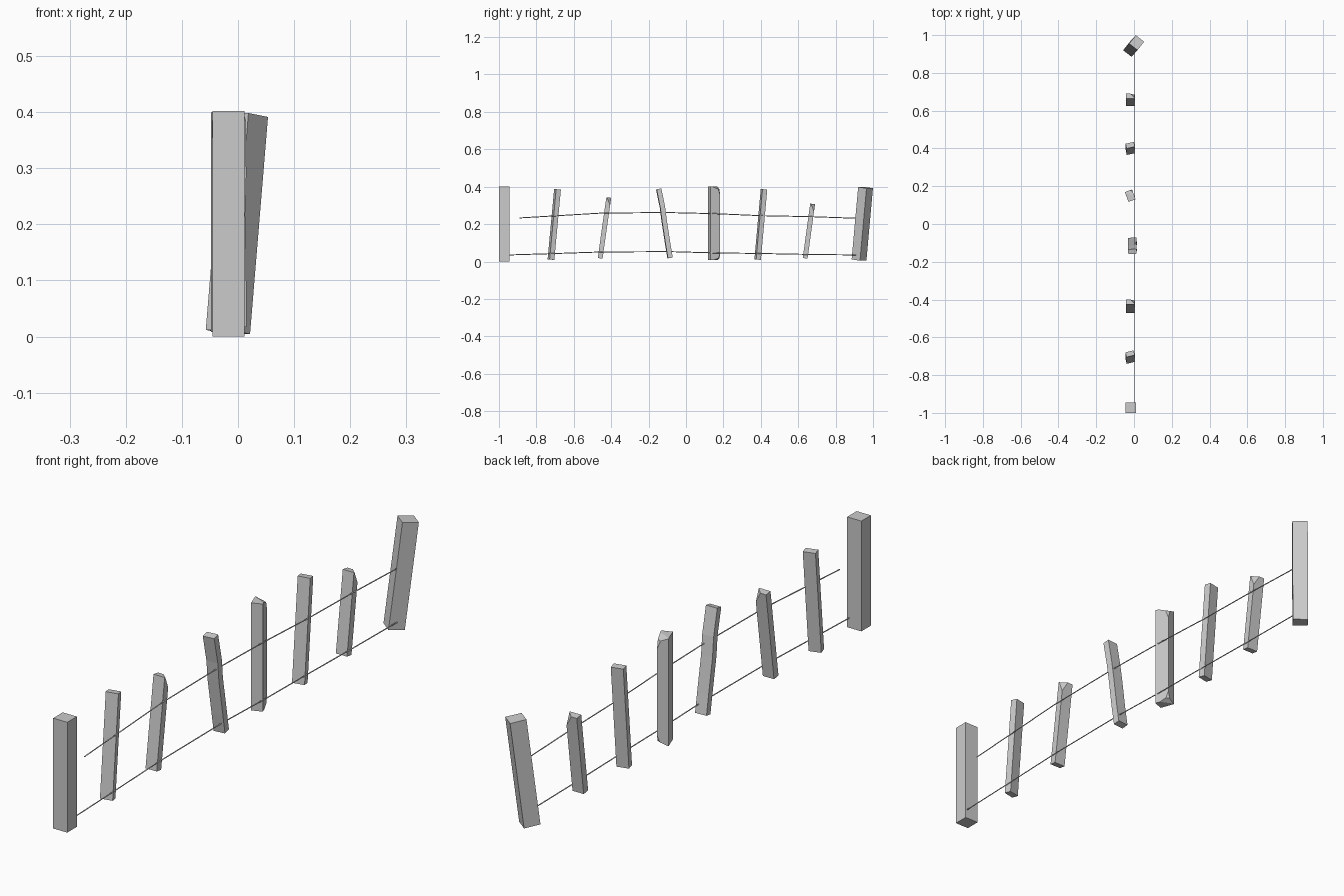
import bpy, bmesh, math
from mathutils import Vector, Matrix

if "Cube" in bpy.data.objects:
    bpy.data.objects.remove(bpy.data.objects["Cube"])


def make_post(name, path, w, d, turn=0, chips=()):
    """Rectangular bar swept along path; chips are (end, height, inset) cuts of the back right edge."""
    pts = [Vector(p) for p in path]
    bm = bmesh.new()
    rings = []
    turn_m = Matrix.Rotation(math.radians(turn), 3, 'Z')
    for i, p in enumerate(pts):
        axis = pts[min(i + 1, len(pts) - 1)] - pts[max(i - 1, 0)]
        rot = Vector((0, 0, 1)).rotation_difference(axis).to_matrix() @ turn_m
        rings.append([bm.verts.new(p + rot @ Vector((x * w / 2, y * d / 2, 0)))
                      for x, y in ((-1, -1), (1, -1), (1, 1), (-1, 1))])
    bm.faces.new(rings[0][::-1])
    bm.faces.new(rings[-1])
    for a, b in zip(rings, rings[1:]):
        for i in range(4):
            j = (i + 1) % 4
            bm.faces.new((a[i], a[j], b[j], b[i]))
    corners = {1: rings[-1][2].co.copy(), -1: rings[0][2].co.copy()}
    for end, height, inset in chips:
        out = (rot @ Vector((1, 1, 0))).normalized()
        up = (rot @ Vector((0, 0, end))).normalized()
        res = bmesh.ops.bisect_plane(
            bm, geom=bm.verts[:] + bm.edges[:] + bm.faces[:],
            plane_co=corners[end] - up * height,
            plane_no=out * height + up * inset, clear_outer=True)
        cut = [e for e in res['geom_cut'] if isinstance(e, bmesh.types.BMEdge)]
        bmesh.ops.holes_fill(bm, edges=cut, sides=0)
    bmesh.ops.recalc_face_normals(bm, faces=bm.faces)
    me = bpy.data.meshes.new(name)
    bm.to_mesh(me)
    bm.free()
    ob = bpy.data.objects.new(name, me)
    bpy.context.collection.objects.link(ob)


def make_wire(name, pts):
    cu = bpy.data.curves.new(name, 'CURVE')
    cu.dimensions = '3D'
    cu.bevel_depth = 0.0025
    cu.bevel_resolution = 0
    cu.use_fill_caps = True
    sp = cu.splines.new('POLY')
    sp.points.add(len(pts) - 1)
    for p, (y, z) in zip(sp.points, pts):
        p.co = (0.004, y, z, 1)
    ob = bpy.data.objects.new(name, cu)
    bpy.context.collection.objects.link(ob)


# end posts
make_post("front_end_post", [(-0.017, -0.972, 0), (-0.017, -0.972, 0.402)], 0.057, 0.055)
make_post("back_end_post", [(-0.018, 0.925, 0.008), (0.014, 0.96, 0.395)], 0.057, 0.056, 52)

# leaning pickets
make_post("picket_1", [(-0.02, -0.722, 0.01), (-0.021, -0.687, 0.386)], 0.045, 0.026, 14)
make_post("picket_2", [(-0.02, -0.459, 0.017), (-0.02, -0.413, 0.342)], 0.045, 0.026, 0,
          [(1, 0.04, 0.016)])
make_post("picket_3", [(-0.008, -0.085, 0.019), (-0.008, -0.097, 0.09), (-0.01, -0.117, 0.22),
                       (-0.008, -0.126, 0.29), (-0.009, -0.146, 0.388)], 0.044, 0.026, 4)
make_post("picket_4", [(-0.02, 0.15, 0.008), (-0.02, 0.15, 0.4)], 0.04, 0.055, 20,
          [(1, 0.045, 0.012), (1, 0.018, 0.03), (-1, 0.035, 0.01), (-1, 0.014, 0.025)])
make_post("picket_5", [(-0.019, 0.383, 0.01), (-0.02, 0.417, 0.386)], 0.045, 0.026, 12)
make_post("picket_6", [(-0.02, 0.637, 0.017), (-0.02, 0.677, 0.308)], 0.045, 0.026, 0,
          [(1, 0.04, 0.016)])

# two sagging wires
make_wire("upper_wire", [(-0.89, 0.233), (-0.72, 0.243), (-0.45, 0.259), (-0.11, 0.262),
                         (0.15, 0.256), (0.4, 0.245), (0.66, 0.24), (0.92, 0.231)])
make_wire("lower_wire", [(-0.95, 0.035), (-0.72, 0.042), (-0.45, 0.051), (-0.09, 0.053),
                         (0.15, 0.046), (0.39, 0.043), (0.65, 0.038), (0.92, 0.035)])
